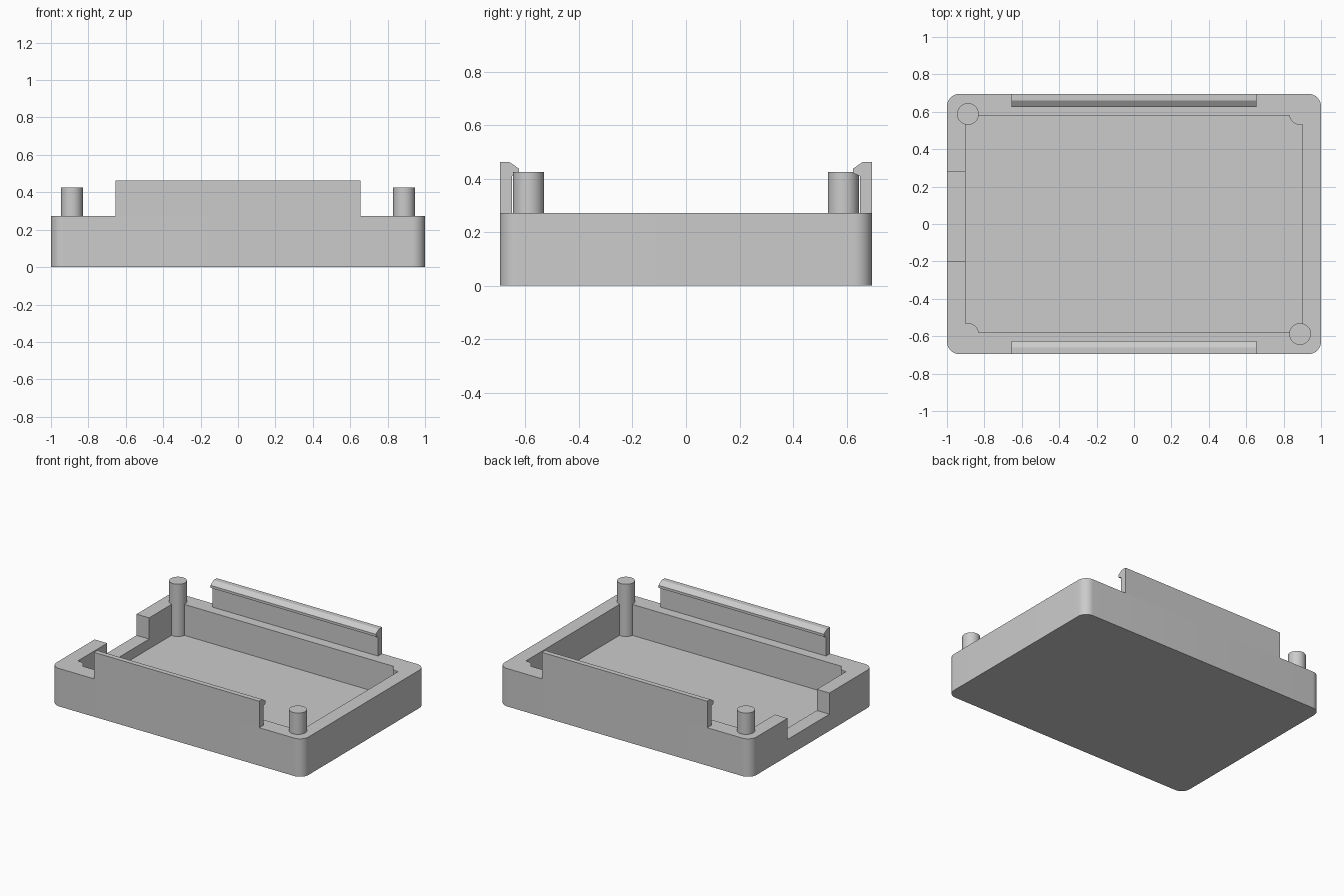
import bpy, bmesh, math

if "Cube" in bpy.data.objects:
    bpy.data.objects.remove(bpy.data.objects["Cube"], do_unlink=True)

HALF_X, HALF_Y, RIM = 1.0, 0.696, 0.272
CAV_X, CAV_Y, FLOOR = 0.9, 0.597, 0.05
PIN_X, PIN_Y, PIN_R, PIN_TOP = 0.888, 0.588, 0.058, 0.425
CLIP_X = 0.656

grey = bpy.data.materials.new("light grey plastic")
grey.use_nodes = True
color = (0.6, 0.6, 0.6, 1)
grey.diffuse_color = color
grey.node_tree.nodes["Principled BSDF"].inputs["Base Color"].default_value = color


def prism(name, outline, start, end, axis="z"):
    """Extrude a closed outline: (x, y) along z, or (y, z) along x."""
    def place(p, h):
        return (p[0], p[1], h) if axis == "z" else (h, p[0], p[1])
    bm = bmesh.new()
    face = bm.faces.new([bm.verts.new(place(p, start)) for p in outline])
    top = bmesh.ops.extrude_face_region(bm, geom=[face])["geom"]
    for v in top:
        if isinstance(v, bmesh.types.BMVert):
            v.co = place((v.co.x, v.co.y) if axis == "z" else (v.co.y, v.co.z), end)
    bmesh.ops.recalc_face_normals(bm, faces=bm.faces)
    mesh = bpy.data.meshes.new(name)
    bm.to_mesh(mesh)
    bm.free()
    mesh.materials.append(grey)
    obj = bpy.data.objects.new(name, mesh)
    bpy.context.collection.objects.link(obj)
    return obj


def arc(cx, cy, r, a0, a1, n=12):
    angles = [a0 + (a1 - a0) * i / n for i in range(n + 1)]
    return [(cx + r * math.cos(a), cy + r * math.sin(a)) for a in angles]


def four_corners(quarter):
    """Repeat a counter-clockwise +x +y corner path around the rectangle."""
    out = []
    for sx, sy in ((1, 1), (-1, 1), (-1, -1), (1, -1)):
        path = quarter if sx * sy > 0 else quarter[::-1]
        out += [(x * sx, y * sy) for x, y in path]
    return out


def smooth(obj):
    bpy.ops.object.select_all(action="DESELECT")
    obj.select_set(True)
    bpy.context.view_layer.objects.active = obj
    bpy.ops.object.shade_smooth_by_angle(angle=math.radians(30))


# Tray with rounded outer corners
r = 0.068
tray = prism("tray", four_corners(arc(HALF_X - r, HALF_Y - r, r, 0, math.pi / 2)), 0, RIM)

# Cavity whose corners curve around the round bosses
a0 = -math.acos((CAV_X - PIN_X) / PIN_R)
a1 = -math.pi - math.asin(-(CAV_Y - PIN_Y) / PIN_R)
cavity = prism("cavity_cutter", four_corners(arc(PIN_X, PIN_Y, PIN_R, a0, a1, 16)), FLOOR, 0.5)

# Opening in the right wall
notch = prism("notch_cutter", [(-1.1, -0.197), (-0.85, -0.197), (-0.85, 0.278), (-1.1, 0.278)], 0.12, 0.5)

for cutter in (cavity, notch):
    cutter.hide_render = True
    mod = tray.modifiers.new(cutter.name, "BOOLEAN")
    mod.operation, mod.solver, mod.object = "DIFFERENCE", "EXACT", cutter
    bpy.ops.object.select_all(action="DESELECT")
    tray.select_set(True)
    bpy.context.view_layer.objects.active = tray
    bpy.ops.object.modifier_apply(modifier=mod.name)
    bpy.data.objects.remove(cutter, do_unlink=True)
smooth(tray)

# Locating pins on two opposite corner bosses
for name, s in (("back_right_pin", -1), ("front_left_pin", 1)):
    ring = arc(s * PIN_X, -s * PIN_Y, PIN_R, 0, 2 * math.pi, 40)[:-1]
    smooth(prism(name, ring, RIM, PIN_TOP))

# Hooked snap clips along the front and back edges
hook = [(HALF_Y, RIM), (HALF_Y, 0.462), (0.66, 0.462), (0.625, 0.438),
        (0.625, 0.42), (0.65, 0.41), (0.65, RIM)]
for name, s in (("back_clip", 1), ("front_clip", -1)):
    prism(name, [(y * s, z) for y, z in hook], -CLIP_X, CLIP_X, "x")
